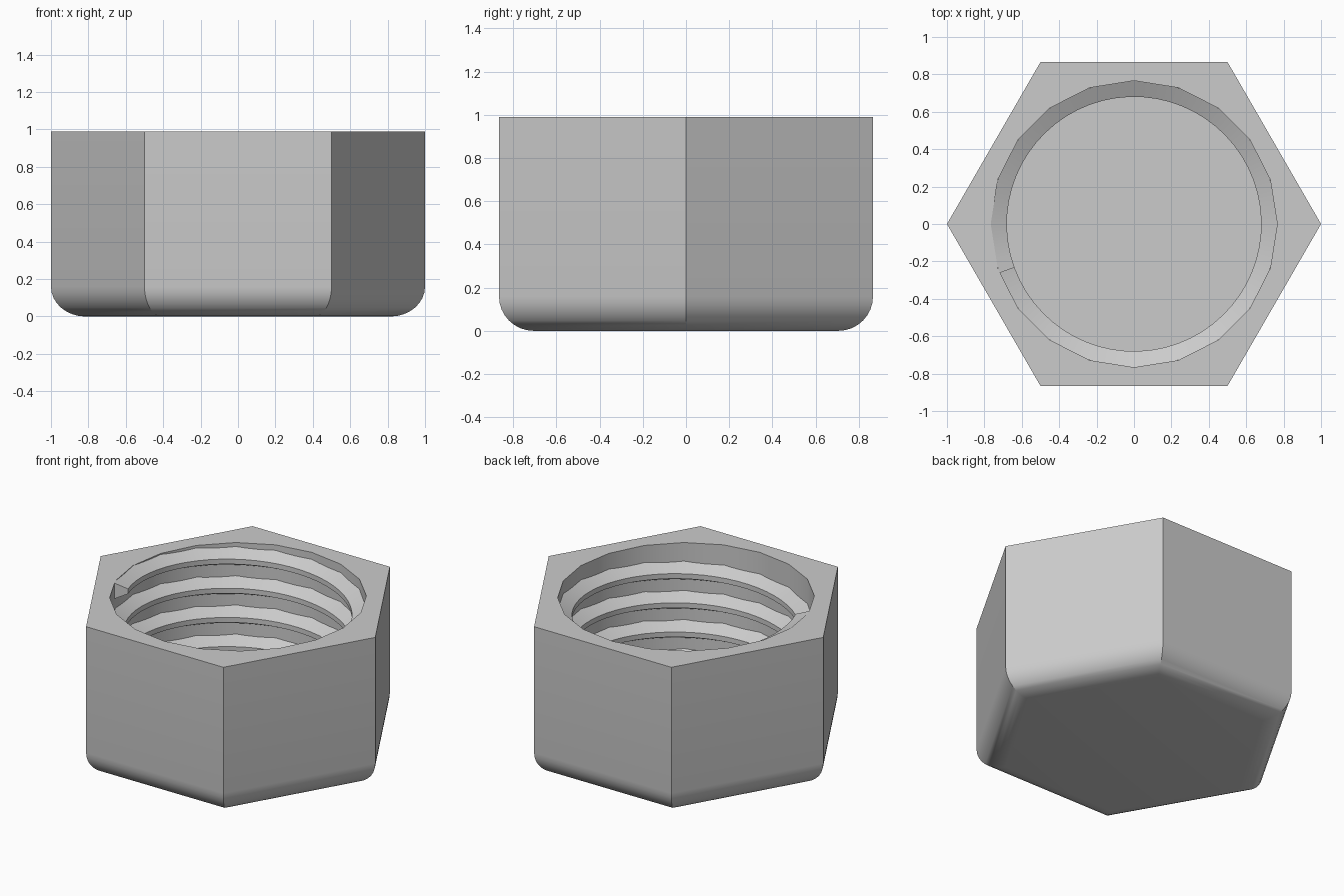
import bpy, bmesh, math

if "Cube" in bpy.data.objects:
    bpy.data.objects.remove(bpy.data.objects["Cube"])

HEIGHT, FILLET, FLOOR = 0.99, 0.16, 0.2
ROOT_R, CREST_R, PITCH = 0.766, 0.68, 0.192
END_ANGLE, END_Z = math.radians(200), 0.943   # where the thread runs out at the top

grey = bpy.data.materials.new("grey_plastic")
grey.diffuse_color = (0.6, 0.6, 0.6, 1)
grey.use_nodes = True
grey.node_tree.nodes["Principled BSDF"].inputs["Base Color"].default_value = grey.diffuse_color


def ring(bm, sides, radius, z):
    return [bm.verts.new((radius * math.cos(2 * math.pi * i / sides),
                          radius * math.sin(2 * math.pi * i / sides), z))
            for i in range(sides)]


def skin(bm, a, b):
    n = len(a)
    for i in range(n):
        bm.faces.new((a[i], a[(i + 1) % n], b[(i + 1) % n], b[i]))


def finish(bm, name):
    bmesh.ops.recalc_face_normals(bm, faces=bm.faces)
    mesh = bpy.data.meshes.new(name)
    bm.to_mesh(mesh)
    bm.free()
    obj = bpy.data.objects.new(name, mesh)
    bpy.context.collection.objects.link(obj)
    mesh.materials.append(grey)
    bpy.ops.object.select_all(action='DESELECT')
    obj.select_set(True)
    bpy.context.view_layer.objects.active = obj
    bpy.ops.object.shade_smooth_by_angle(angle=math.radians(30))
    return obj


# Hexagonal cap: rounded bottom edge, straight sides
bm = bmesh.new()
outer = []
for k in range(9):
    a = math.pi / 2 * k / 8
    inset = FILLET * (1 - math.sin(a)) / math.cos(math.pi / 6)
    outer.append(ring(bm, 6, 1 - inset, FILLET * (1 - math.cos(a))))
outer.append(ring(bm, 6, 1, HEIGHT))
for a, b in zip(outer, outer[1:]):
    skin(bm, a, b)
bm.faces.new(outer[0])

# Twenty-sided blind bore
lip = ring(bm, 20, ROOT_R, HEIGHT)
base = ring(bm, 20, ROOT_R, FLOOR)
skin(bm, base, lip)
bm.faces.new(base)

# Flat top face between the hexagon and the bore
rim = [bm.edges.get((loop[i], loop[(i + 1) % len(loop)]))
       for loop in (outer[-1], lip) for i in range(len(loop))]
bmesh.ops.triangle_fill(bm, edges=rim, use_beauty=True, normal=(0, 0, 1))
finish(bm, "hex_cap")

# Right-handed internal thread with a trapezoid section and a blunt upper end
bm = bmesh.new()
section = [(ROOT_R, -0.06), (CREST_R, -0.0165), (CREST_R, 0.0165), (ROOT_R, 0.06)]
steps = 60
count = int((END_Z - FLOOR + 0.05) / PITCH * steps)
prev = None
for i in range(count + 1):
    turn = (i - count) / steps
    angle = END_ANGLE + 2 * math.pi * turn
    z = END_Z + PITCH * turn
    cur = [bm.verts.new((r * math.cos(angle), r * math.sin(angle),
                         min(z + dz, HEIGHT - 0.001))) for r, dz in section]
    if prev:
        skin(bm, prev, cur)
    else:
        bm.faces.new(cur)
    prev = cur
bm.faces.new(prev)
finish(bm, "inner_thread")
